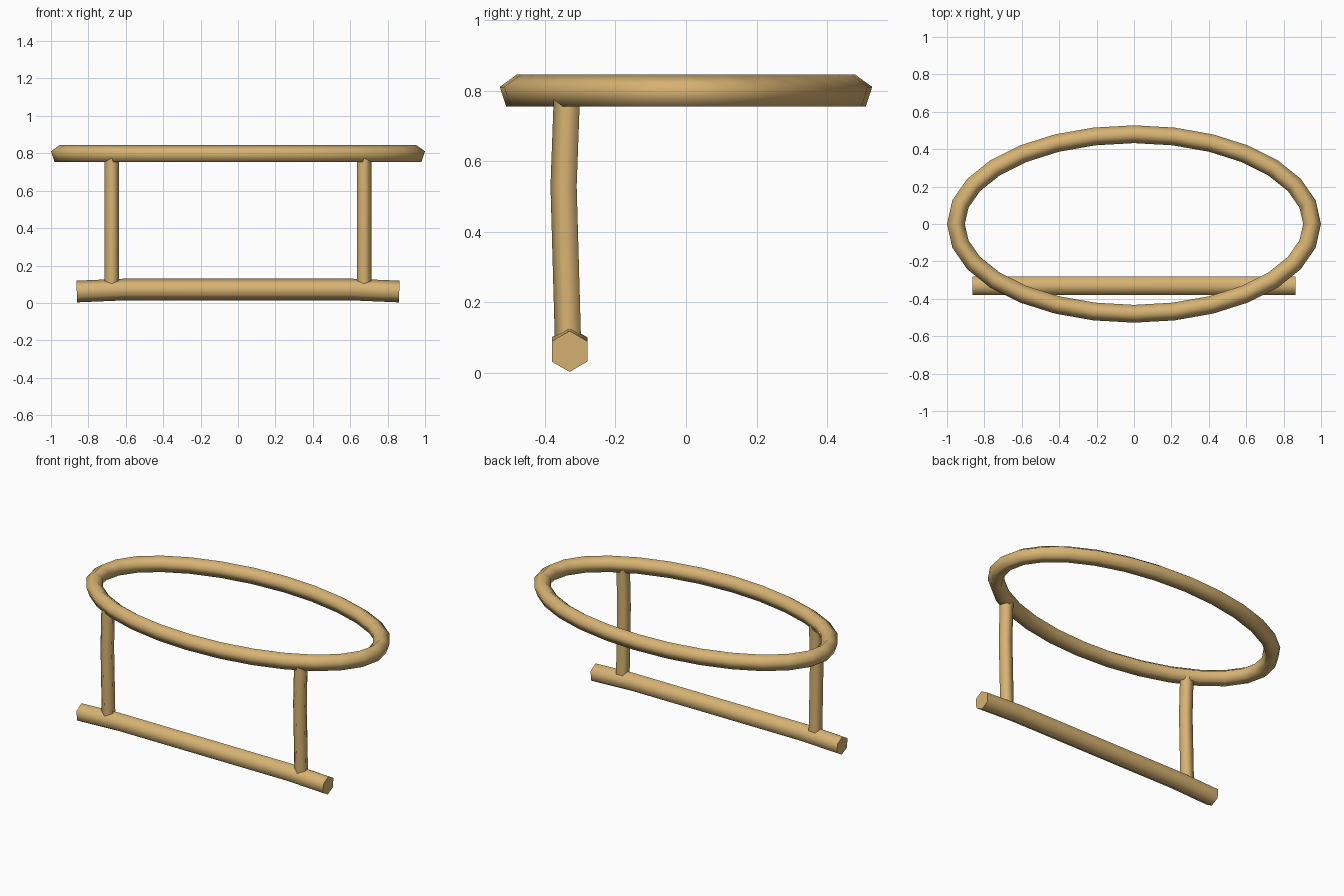
import bpy, bmesh, math
from mathutils import Vector

if "Cube" in bpy.data.objects:
    bpy.data.objects.remove(bpy.data.objects["Cube"])

wood = bpy.data.materials.new("tan_wood")
wood.diffuse_color = (0.68, 0.45, 0.17, 1)
wood.use_nodes = True
wood.node_tree.nodes["Principled BSDF"].inputs["Base Color"].default_value = wood.diffuse_color


def tube(name, path, radius, sides, side_axis, phase, closed=False):
    """Sweep a regular polygon along a path; phase is measured from the side axis."""
    bm = bmesh.new()
    pts = [Vector(p) for p in path]
    n = len(pts)
    rings = []
    for i, p in enumerate(pts):
        if closed:
            t = pts[(i + 1) % n] - pts[i - 1]
        else:
            t = pts[min(i + 1, n - 1)] - pts[max(i - 1, 0)]
        t.normalize()
        ref = Vector(side_axis)
        up = (ref - t * ref.dot(t)).normalized()
        side = t.cross(up)
        rings.append([bm.verts.new(p + radius * (math.cos(a) * up + math.sin(a) * side))
                      for a in (phase + math.tau * k / sides for k in range(sides))])
    for i in range(n if closed else n - 1):
        a, b = rings[i], rings[(i + 1) % n]
        for k in range(sides):
            j = (k + 1) % sides
            bm.faces.new((a[k], a[j], b[j], b[k]))
    if not closed:
        bm.faces.new(rings[0])
        bm.faces.new(rings[-1])
    bmesh.ops.recalc_face_normals(bm, faces=bm.faces[:])
    mesh = bpy.data.meshes.new(name)
    bm.to_mesh(mesh)
    bm.free()
    mesh.materials.append(wood)
    obj = bpy.data.objects.new(name, mesh)
    bpy.context.collection.objects.link(obj)
    bpy.ops.object.select_all(action='DESELECT')
    obj.select_set(True)
    bpy.context.view_layer.objects.active = obj
    bpy.ops.object.shade_smooth_by_angle(angle=math.radians(80))
    return obj


# Oval top hoop, pentagonal section with a corner on top
oval = [(0.952 * math.cos(math.tau * i / 28), 0.48 * math.sin(math.tau * i / 28), 0.795)
        for i in range(28)]
tube("oval_hoop", oval, 0.05, 5, (0, 0, 1), 0, closed=True)

# Slightly bowed hexagonal base rail
rail = [(-0.862, -0.33, 0.061), (-0.6, -0.33, 0.072), (0.6, -0.33, 0.072), (0.862, -0.33, 0.061)]
tube("base_rail", rail, 0.058, 6, (0, 0, 1), 0)

# Pair of bent pentagonal posts, a corner facing front
for label, s in (("left", -1), ("right", 1)):
    post = [(s * 0.674, -0.33, 0.07), (s * 0.674, -0.343, 0.53), (s * 0.674, -0.334, 0.775)]
    tube(label + "_post", post, 0.041, 5, (0, -1, 0), 0)
